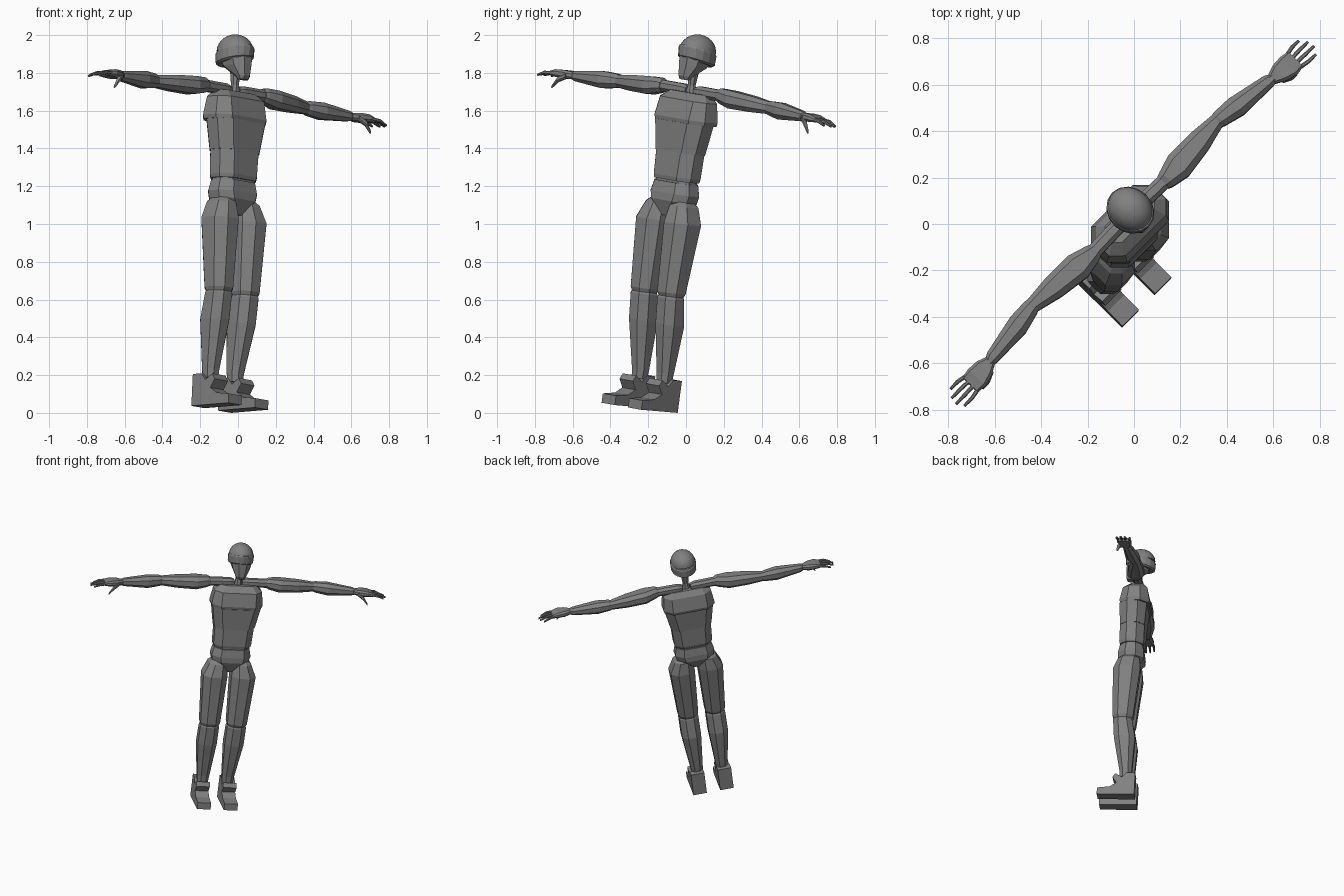
import bpy
import bmesh
from math import radians, cos, sin, pi
from mathutils import Matrix, Vector

default_cube = bpy.data.objects.get("Cube")
if default_cube:
    bpy.data.objects.remove(default_cube, do_unlink=True)

# One flat grey for the whole figure
grey = bpy.data.materials.new("plain_grey")
grey.use_nodes = True
colour = (0.22, 0.22, 0.22, 1)
grey.diffuse_color = colour
grey.node_tree.nodes["Principled BSDF"].inputs["Base Color"].default_value = colour

# Whole-figure pose: turned, rolled to its left and leaning slightly back
turn = Matrix.Rotation(radians(45), 4, "Z")
lean = Matrix.Rotation(0.125, 4, "Y") @ Matrix.Rotation(-0.06, 4, "X")
pose = turn @ Matrix.Translation((-0.205, -0.09, 0)) @ lean
parts = []


def finish(name, bm):
    """Turn a bmesh into a named, posed, grey object."""
    bmesh.ops.recalc_face_normals(bm, faces=bm.faces)
    mesh = bpy.data.meshes.new(name)
    bm.to_mesh(mesh)
    bm.free()
    mesh.materials.append(grey)
    obj = bpy.data.objects.new(name, mesh)
    bpy.context.collection.objects.link(obj)
    obj.matrix_world = pose
    parts.append(obj)
    return obj


def chamfered(w, d, cut):
    """Eight-sided outline: a rectangle with its corners cut."""
    c = cut * min(w, d)
    a, b = w / 2, d / 2
    quarter = [(a, b - c), (a - c, b)]
    left = [(-x, y) for x, y in reversed(quarter)]
    top = quarter + left
    return top + [(-x, -y) for x, y in top]


def ellipse(w, d, sides):
    angles = [2 * pi * i / sides for i in range(sides)]
    return [(w / 2 * cos(t), d / 2 * sin(t)) for t in angles]


def loft(name, rings, side=1, along="z", cut=0.28, sides=0, slope=0):
    """Skin rings of (centre x, y, z, width, depth) stacked along an axis."""
    bm = bmesh.new()
    loops = []
    for x, y, z, w, d in rings:
        outline = ellipse(w, d, sides) if sides else chamfered(w, d, cut)
        loop = []
        for p, q in outline:
            if along == "z":
                point = Vector((x + p, y + q, z - slope * q))
            else:
                point = Vector((x, y + p, z + q))
            point.x *= side
            loop.append(bm.verts.new(point))
        loops.append(loop)
    for low, high in zip(loops, loops[1:]):
        for i in range(len(low)):
            j = (i + 1) % len(low)
            bm.faces.new((low[i], low[j], high[j], high[i]))
    bm.faces.new(loops[0])
    bm.faces.new(loops[-1])
    return finish(name, bm)


def extrude_profile(name, profile, centre, width, side):
    """Push a side profile of (y, z) points out sideways."""
    bm = bmesh.new()
    walls = [[bm.verts.new((side * (centre + e * width / 2), y, z)) for y, z in profile]
             for e in (-1, 1)]
    for wall in walls:
        bm.faces.new(wall)
    for i in range(len(profile)):
        j = (i + 1) % len(profile)
        bm.faces.new((walls[0][i], walls[0][j], walls[1][j], walls[1][i]))
    return finish(name, bm)


# Torso blocks
loft("upper_chest", [(0, 0.01, 1.53, .37, .21), (0, 0.01, 1.55, .38, .22),
                     (0, 0.01, 1.65, .35, .18), (0, 0.02, 1.69, .26, .1)])
loft("ribcage", [(0, 0, 1.37, .3, .18), (0, 0, 1.53, .36, .2)], cut=.3)
loft("abdomen", [(0, 0, 1.22, .27, .17), (0, 0, 1.24, .28, .18),
                 (0, 0, 1.37, .29, .18)], cut=.3)
loft("waist", [(0, 0, 1.18, .25, .15), (0, 0, 1.24, .25, .15)], cut=.3)
loft("pelvis", [(0, -.01, 1.03, .08, .1), (0, 0, 1.11, .27, .19),
                (0, 0, 1.15, .29, .19), (0, 0, 1.21, .26, .17)], cut=.3)

# Neck and head
loft("neck", [(0, .02, 1.66, .07, .06), (0, .02, 1.73, .04, .04),
              (0, .02, 1.82, .06, .06)])
loft("face", [(0, -.04, 1.755, .06, .04), (0, -.035, 1.775, .08, .07),
              (0, .01, 1.83, .13, .16), (0, .025, 1.9, .16, .19)], cut=.3)
band = [(0, .03, 1.85, .16, .19), (0, .03, 1.86, .185, .215),
        (0, .03, 1.91, .19, .22), (0, .03, 1.92, .18, .21)]
loft("head_band", band, sides=16, slope=.2)
dome = []
for step in range(8):
    t = step / 7 * radians(86)
    dome.append((0, .03, 1.91 + .09 * sin(t), .18 * cos(t), .21 * cos(t)))
cap = loft("skull_cap", dome, sides=24)
bpy.context.view_layer.objects.active = cap
cap.select_set(True)
bpy.ops.object.shade_smooth_by_angle(angle=radians(40))
cap.select_set(False)

foot_profile = [(.085, 0), (-.19, 0), (-.19, .05), (-.1, .06), (-.05, .09),
                (-.08, .135), (-.06, .165), (-.01, .135), (.02, .17), (.085, .17)]

for label, s in (("left", 1), ("right", -1)):
    # Legs
    loft(label + "_thigh", [(.1, -.03, .61, .13, .13), (.1, -.03, .63, .145, .15),
                            (.105, -.02, 1, .18, .2), (.09, -.01, 1.09, .13, .16),
                            (.085, -.01, 1.12, .08, .1)], s)
    loft(label + "_shin", [(.093, .01, .15, .08, .08), (.093, .01, .2, .09, .09),
                           (.1, -.01, .46, .14, .155), (.1, -.03, .6, .14, .14),
                           (.1, -.03, .62, .12, .12)], s)
    extrude_profile(label + "_foot", foot_profile, .1, .1, s)

    # Arms, lofted outward from the collar
    loft(label + "_collar", [(.03, .03, 1.7, .05, .04), (.06, .03, 1.7, .065, .06),
                             (.25, .025, 1.7, .065, .06)], s, "x")
    loft(label + "_upper_arm", [(.21, .025, 1.7, .07, .06), (.23, .025, 1.7, .085, .08),
                                (.31, .03, 1.69, .125, .095), (.45, .04, 1.685, .105, .085),
                                (.57, .05, 1.68, .065, .065)], s, "x")
    loft(label + "_forearm", [(.555, .05, 1.68, .06, .055), (.58, .048, 1.68, .075, .075),
                              (.67, .035, 1.675, .095, .09), (.85, .015, 1.67, .06, .055),
                              (.875, .01, 1.67, .04, .04)], s, "x")

    # Hand with four fingers and a thumb
    loft(label + "_palm", [(.86, .01, 1.67, .045, .035), (.91, .005, 1.67, .09, .045),
                           (.96, 0, 1.67, .105, .04), (1, 0, 1.665, .09, .025)], s, "x")
    for i, length in enumerate((.09, .11, .105, .08)):
        y = -.037 + .025 * i
        tip = y * 1.25
        loft(f"{label}_finger_{i + 1}",
             [(.98, y, 1.668, .018, .02), (.98 + length * .6, tip, 1.663, .017, .018),
              (.99 + length, tip, 1.645, .012, .012)], s, "x")
    loft(label + "_thumb", [(.89, -.02, 1.665, .03, .03), (.93, -.04, 1.64, .024, .03),
                            (.965, -.045, 1.595, .012, .015)], s, "x")

# Rest the figure on the ground
lowest = min((o.matrix_world @ v.co).z for o in parts for v in o.data.vertices)
for part in parts:
    part.matrix_world = Matrix.Translation((0, 0, -lowest)) @ part.matrix_world
